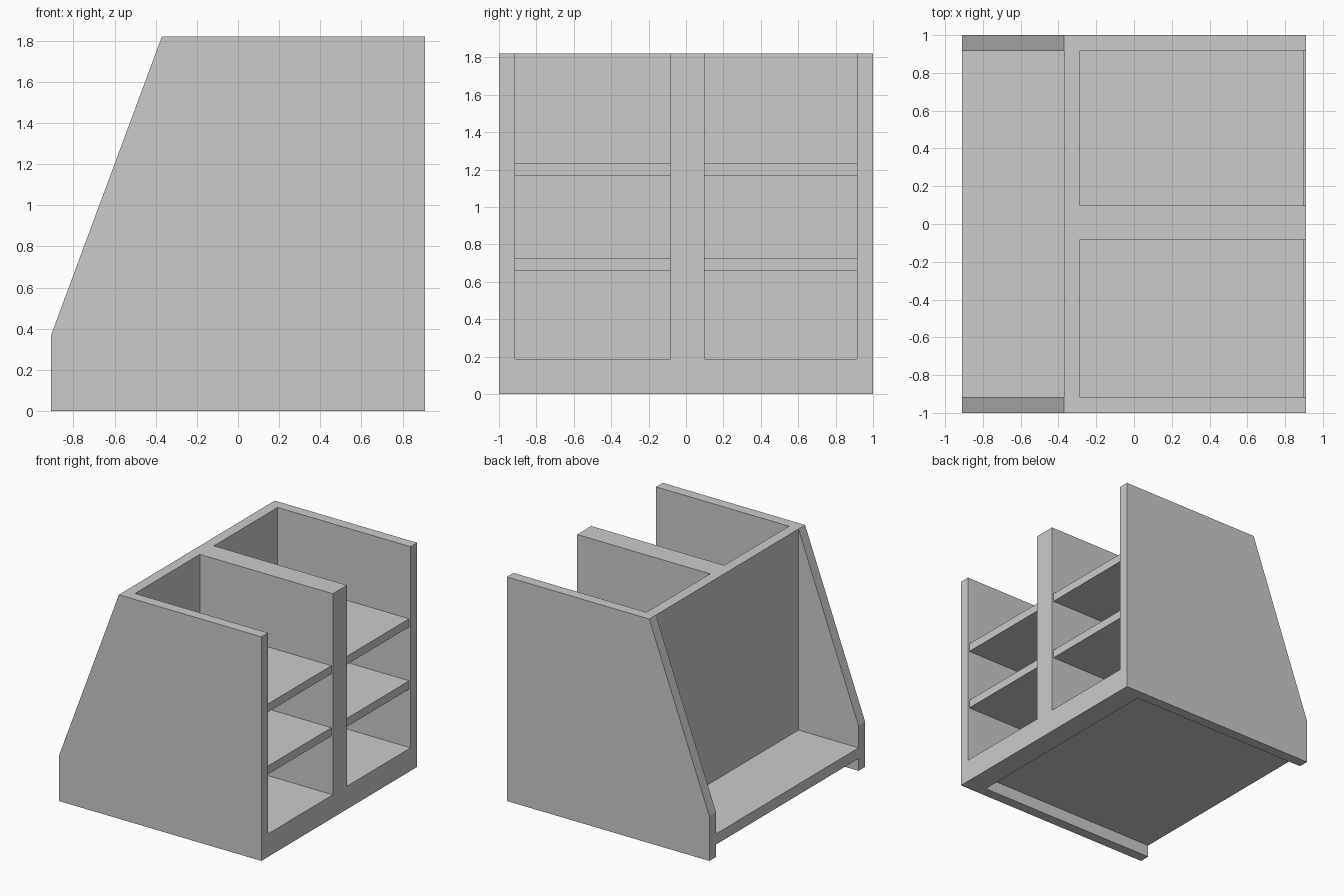
import bpy, bmesh

if "Cube" in bpy.data.objects:
    bpy.data.objects.remove(bpy.data.objects["Cube"])


def prism(name, profile, y0, y1):
    """Extrude an (x, z) profile from y0 to y1."""
    bm = bmesh.new()
    face = bm.faces.new([bm.verts.new((x, y0, z)) for x, z in profile])
    ext = bmesh.ops.extrude_face_region(bm, geom=[face])
    verts = [g for g in ext["geom"] if isinstance(g, bmesh.types.BMVert)]
    bmesh.ops.translate(bm, verts=verts, vec=(0, y1 - y0, 0))
    bmesh.ops.recalc_face_normals(bm, faces=bm.faces[:])
    mesh = bpy.data.meshes.new(name)
    bm.to_mesh(mesh)
    bm.free()
    obj = bpy.data.objects.new(name, mesh)
    bpy.context.collection.objects.link(obj)
    return obj


def board(name, x0, x1, y0, y1, z0, z1):
    return prism(name, [(x0, z0), (x1, z0), (x1, z1), (x0, z1)], y0, y1)


X, H, IN = 0.91, 1.82, 0.915      # half depth, height, inner side face
BACK = -0.285                     # inner face of the back board
DIV = (-0.083, 0.098)             # centre divider

# Sloped side panels
side = [(-X, 0), (X, 0), (X, H), (-0.37, H), (-X, 0.365)]
prism("side_panel_left", side, -1, -IN)
prism("side_panel_right", side, IN, 1)

# Raised floor with a deep front lip reaching the ground
floor = [(-X, 0.1), (0.73, 0.1), (0.73, 0), (X, 0), (X, 0.187), (-X, 0.187)]
prism("floor", floor, -IN, IN)

# Upright boards
board("back_board", -0.37, BACK, -IN, IN, 0.187, H)
board("centre_divider", BACK, X, *DIV, 0.187, H)

# Two shelves in each bay, slightly set back
for bay, y0, y1 in (("left", -IN, DIV[0]), ("right", DIV[1], IN)):
    for level, z0, z1 in (("lower", 0.66, 0.728), ("upper", 1.165, 1.232)):
        board(f"{level}_shelf_{bay}", BACK, 0.897, y0, y1, z0, z1)
